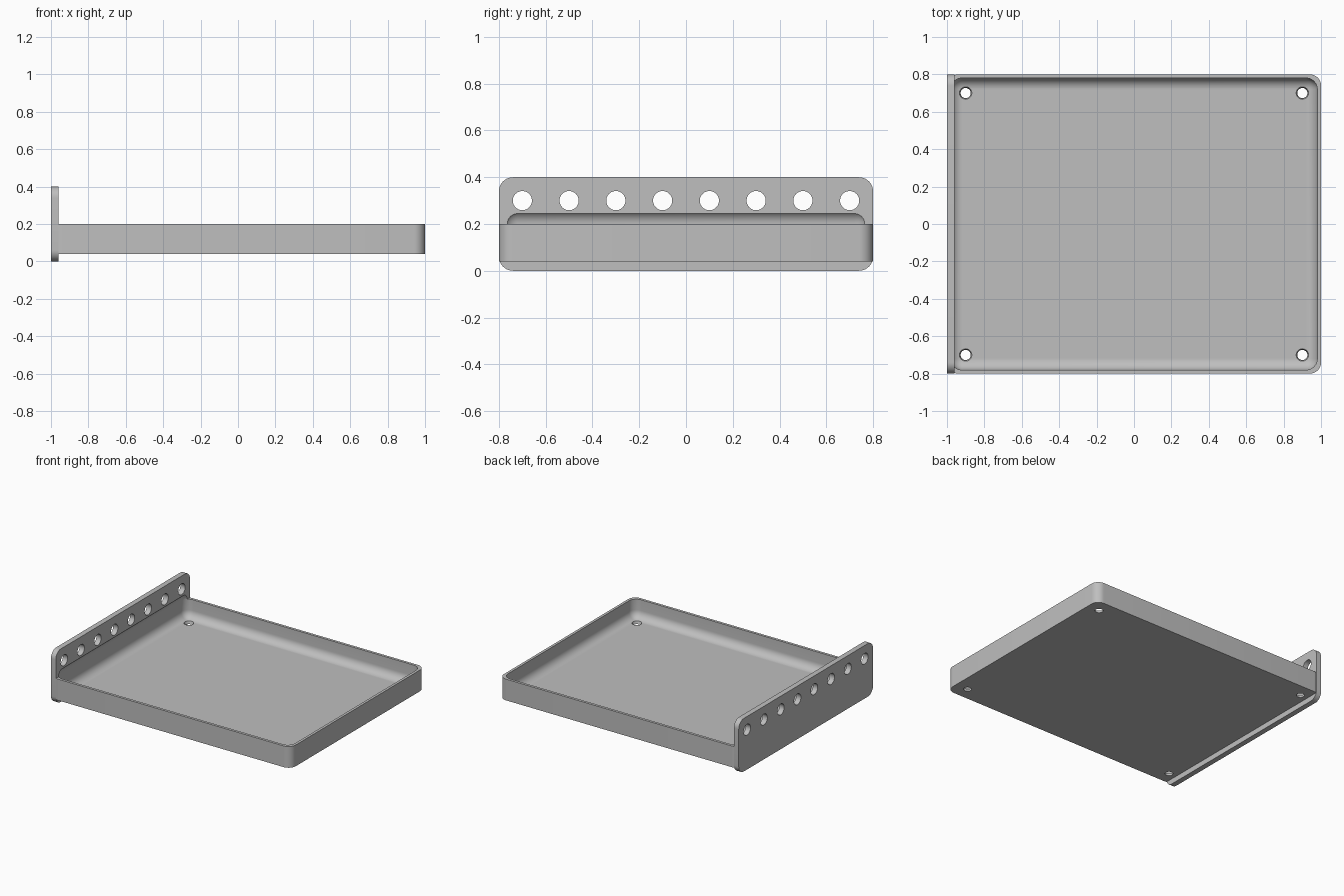
import bpy, bmesh, math
from mathutils import Matrix, Vector

old = bpy.data.objects.get("Cube")
if old:
    bpy.data.objects.remove(old, do_unlink=True)

grey = bpy.data.materials.new("plain_grey")
grey.use_nodes = True
colour = (0.52, 0.52, 0.52, 1)
grey.diffuse_color = colour
grey.node_tree.nodes["Principled BSDF"].inputs["Base Color"].default_value = colour

ROUND = 0.06
PLATE_X = -0.96
RIM_Z = 0.2


def finish(bm, name):
    mesh = bpy.data.meshes.new(name)
    bm.to_mesh(mesh)
    bm.free()
    mesh.materials.append(grey)
    obj = bpy.data.objects.new(name, mesh)
    bpy.context.collection.objects.link(obj)
    return obj


def rounded_box(name, low, high, axis=None):
    """Box with the edges along one axis rounded, or every edge if axis is None."""
    low, high = Vector(low), Vector(high)
    bm = bmesh.new()
    bmesh.ops.create_cube(bm, size=1)
    for v in bm.verts:
        v.co = (low + high) / 2 + v.co * (high - low)
    edges = [e for e in bm.edges if axis is None or
             abs((e.verts[0].co - e.verts[1].co).normalized()[axis]) > 0.9]
    bmesh.ops.bevel(bm, geom=edges, offset=ROUND, offset_type='OFFSET',
                    segments=10, profile=0.5, affect='EDGES')
    return finish(bm, name)


def drill(name, centres, r1, r2, depth, rotation=Matrix()):
    bm = bmesh.new()
    for c in centres:
        bmesh.ops.create_cone(bm, cap_ends=True, segments=40, radius1=r1, radius2=r2,
                              depth=depth, matrix=Matrix.Translation(c) @ rotation)
    return finish(bm, name)


def combine(target, other, operation):
    mod = target.modifiers.new(other.name, 'BOOLEAN')
    mod.operation = operation
    mod.solver = 'EXACT'
    mod.object = other
    bpy.context.view_layer.objects.active = target
    bpy.ops.object.modifier_apply(modifier=mod.name)
    bpy.data.objects.remove(other, do_unlink=True)


# Shallow tray joined to the upright end plate
tray = rounded_box("tray_with_end_plate", (-1, -0.8, 0.04), (1, 0.8, RIM_Z), axis=2)
plate = rounded_box("end_plate", (-1, -0.8, 0), (PLATE_X, 0.8, 0.4), axis=0)
combine(tray, plate, 'UNION')

# Filleted cavity, which also scoops a little out of the plate
cavity = rounded_box("cavity", (-0.98, -0.78, 0.06), (0.98, 0.78, RIM_Z + ROUND))
combine(tray, cavity, 'DIFFERENCE')

# Row of holes through the plate
row = [(-0.98, -0.7 + 0.2 * i, 0.3) for i in range(8)]
combine(tray, drill("plate_holes", row, 0.041, 0.041, 0.1,
                    Matrix.Rotation(math.pi / 2, 4, 'Y')), 'DIFFERENCE')

# Slightly tapered screw holes in the floor corners
corners = [(x, y, 0.05) for x in (-0.9, 0.9) for y in (-0.7, 0.7)]
combine(tray, drill("floor_holes", corners, 0.024, 0.036, 0.04), 'DIFFERENCE')

# Smooth the rounded areas and keep the crisp edges
bpy.ops.object.select_all(action='DESELECT')
tray.select_set(True)
bpy.context.view_layer.objects.active = tray
bpy.ops.object.shade_smooth_by_angle(angle=math.radians(30))
